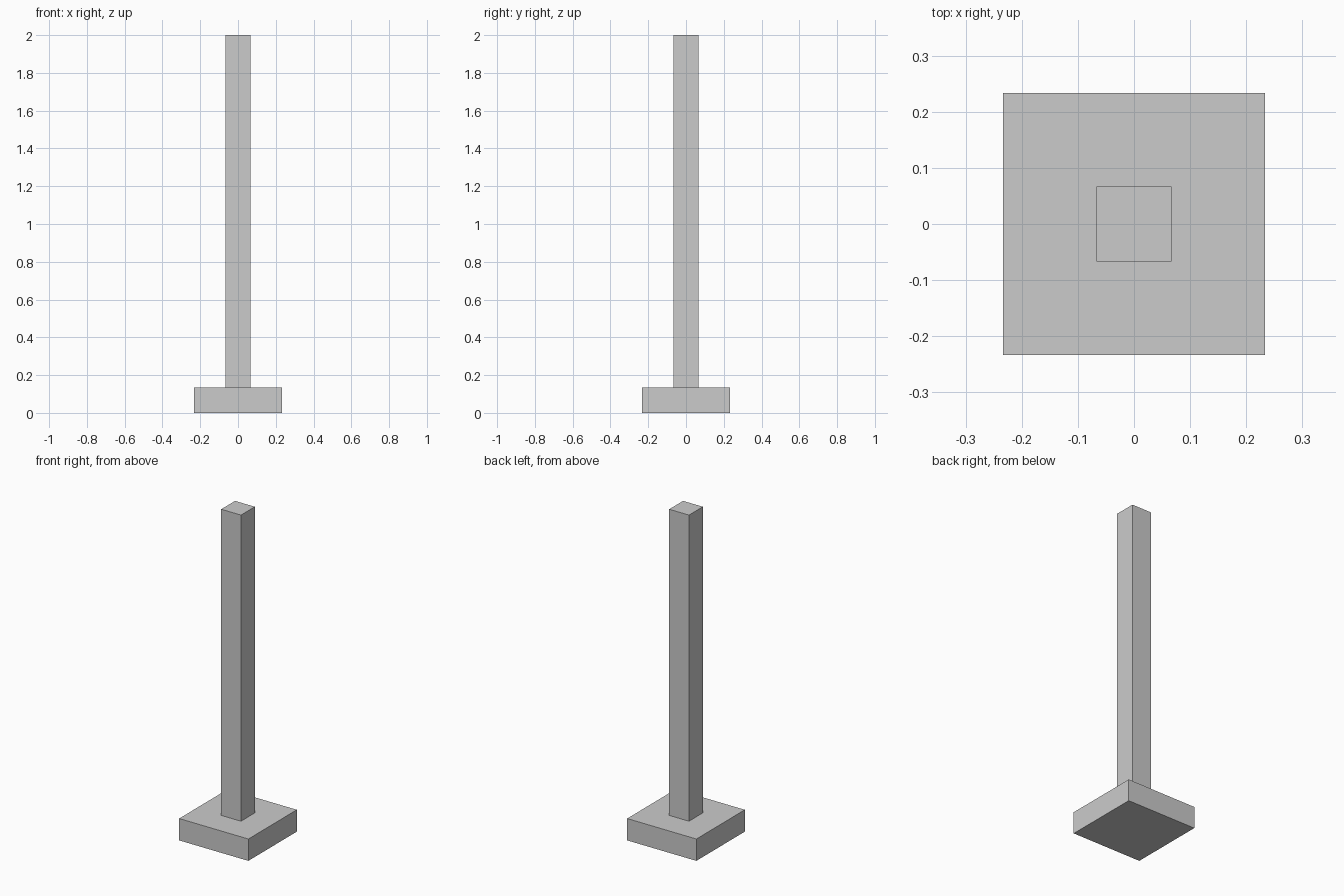
import bpy

if "Cube" in bpy.data.objects:
    bpy.data.objects.remove(bpy.data.objects["Cube"])


def box(name, width, z0, z1):
    """Square block centred on the origin, spanning z0 to z1."""
    bpy.ops.mesh.primitive_cube_add(size=1, location=(0, 0, (z0 + z1) / 2))
    ob = bpy.context.object
    ob.name = name
    ob.scale = (width, width, z1 - z0)
    bpy.ops.object.transform_apply(location=False, rotation=False, scale=True)
    return ob


UNIT = 2 / 15  # post thickness, also the base height

# Square foot plate
box("base", 3.5 * UNIT, 0, UNIT)

# Tall square post standing on the plate
box("post", UNIT, UNIT, 2)
